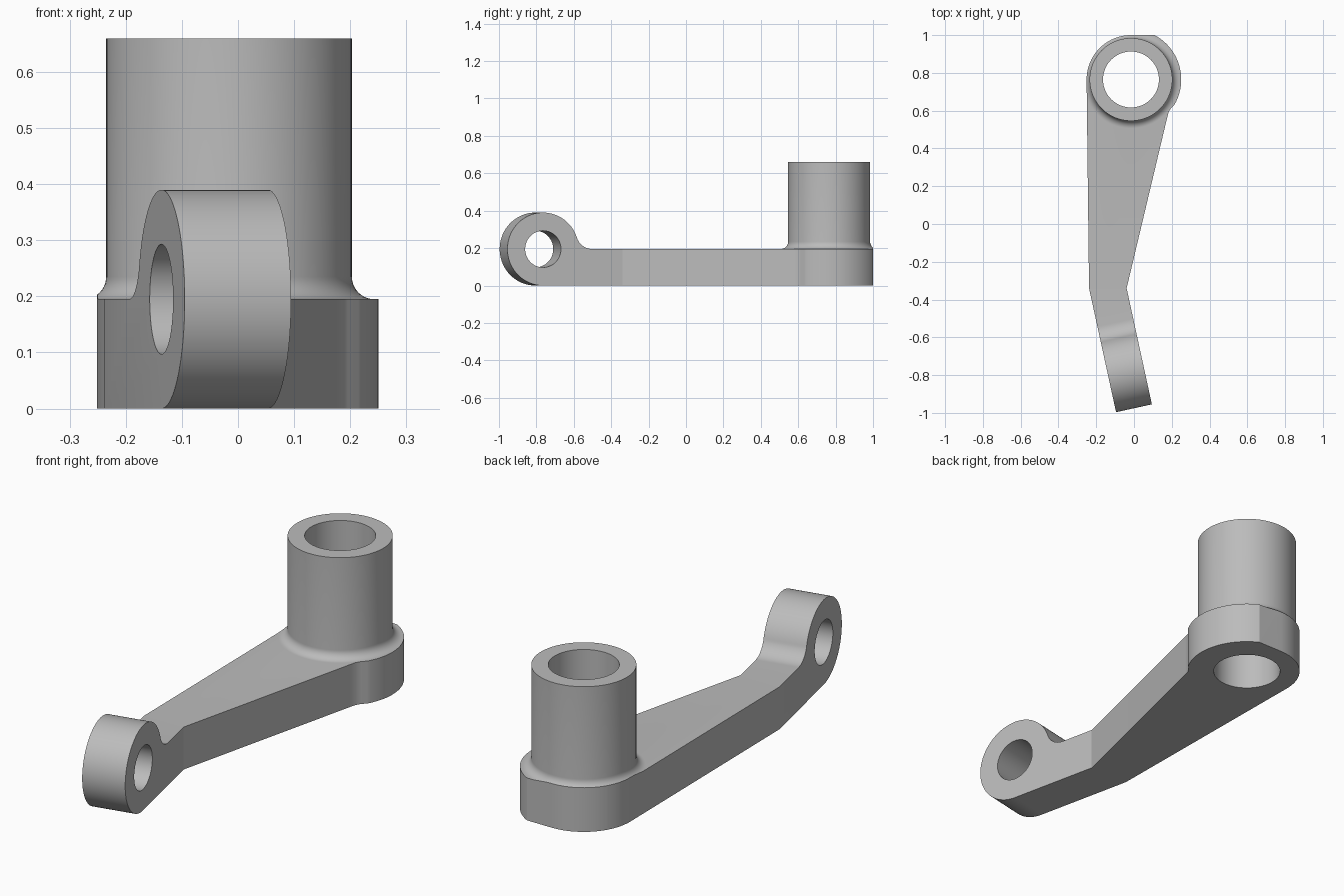
import bpy, bmesh
from math import sin, cos, pi, radians, atan2
from mathutils import Vector, Matrix

cube = bpy.data.objects.get("Cube")
if cube:
    bpy.data.objects.remove(cube, do_unlink=True)

BOSS = Vector((-0.016, 0.765, 0))      # upright sleeve axis
EYE = Vector((-0.042, -0.785, 0.195))  # cross-drilled eye centre
BACK = Vector((-0.214, 0.977, 0)).normalized()   # along the short arm
SIDE = Vector((BACK.y, -BACK.x, 0))              # across the short arm
PLATE = 0.195                                    # plate height and eye radius

steel = bpy.data.materials.new("plain grey metal")
steel.use_nodes = True
grey = (0.5, 0.5, 0.5, 1)
steel.diffuse_color = grey
steel.node_tree.nodes["Principled BSDF"].inputs["Base Color"].default_value = grey


def arc(cx, cy, r, start, end, n):
    angles = [radians(start + (end - start) * i / n) for i in range(n + 1)]
    return [(cx + r * cos(a), cy + r * sin(a)) for a in angles]


def finish(name, bm):
    bmesh.ops.recalc_face_normals(bm, faces=bm.faces)
    mesh = bpy.data.meshes.new(name)
    bm.to_mesh(mesh)
    bm.free()
    mesh.materials.append(steel)
    ob = bpy.data.objects.new(name, mesh)
    bpy.context.collection.objects.link(ob)
    return ob


def prism(name, points, offset):
    """Extrude a closed loop of 3D points by an offset."""
    bm = bmesh.new()
    face = bm.faces.new([bm.verts.new(p) for p in points])
    made = bmesh.ops.extrude_face_region(bm, geom=[face])["geom"]
    verts = [v for v in made if isinstance(v, bmesh.types.BMVert)]
    bmesh.ops.translate(bm, verts=verts, vec=offset)
    return finish(name, bm)


def lathe(name, profile, centre, steps=96):
    """Solid of revolution about a vertical axis from (radius, z) points."""
    bm = bmesh.new()
    rings = [[bm.verts.new(centre + Vector((r * cos(2 * pi * i / steps),
                                            r * sin(2 * pi * i / steps), z)))
              for i in range(steps)] for r, z in profile]
    for a, b in zip(rings, rings[1:]):
        for i in range(steps):
            j = (i + 1) % steps
            bm.faces.new((a[i], a[j], b[j], b[i]))
    bm.faces.new(rings[0])
    bm.faces.new(rings[-1])
    return finish(name, bm)


def combine(target, tool, operation):
    mod = target.modifiers.new(operation.lower(), 'BOOLEAN')
    mod.operation = operation
    mod.solver = 'EXACT'
    mod.object = tool
    bpy.context.view_layer.objects.active = target
    bpy.ops.object.modifier_apply(modifier=mod.name)
    bpy.data.objects.remove(tool, do_unlink=True)


# Side profile: eye circle, fillet, long flat plate
fil_r, fil_s = 0.09, 0.27
tangent = atan2(fil_r, fil_s) * 180 / pi
side_profile = arc(0, 0, PLATE, 270, tangent, 64)
side_profile += arc(fil_s, fil_r, fil_r, 180 + tangent, 270, 14)[1:]
side_profile += [(2.6, 0), (2.6, -PLATE)]
lever = prism("lever_arm",
              [EYE + BACK * s + Vector((0, 0, z)) - SIDE * 2 for s, z in side_profile],
              SIDE * 4)

# Upright sleeve with a filleted foot
foot = arc(0.259, PLATE + 0.04, 0.04, 270, 180, 10)
sleeve = lathe("sleeve", [(0.259, 0.05)] + foot + [(0.219, 0.66)], BOSS)
combine(lever, sleeve, 'UNION')

# Plan outline trims the plate and the foot of the sleeve
tip = [EYE - BACK * 0.3 + SIDE * w for w in (-0.097, 0.097)]
outline = [(p.x, p.y) for p in tip]
outline += [(-0.039, -0.34), (0.176, 0.565), (0.183, 0.592), (0.196, 0.614)]
outline += arc(BOSS.x, BOSS.y, 0.266, -30, 62, 30)
outline += arc(BOSS.x, BOSS.y, 0.235, 90, 180, 30)
outline += [(-0.238, -0.34)]
plan = prism("plan_trim", [(x, y, -0.2) for x, y in outline], Vector((0, 0, 1.2)))
combine(lever, plan, 'INTERSECT')

# Bores
bore = lathe("sleeve_bore", [(0.148, -0.3), (0.148, 1)], BOSS)
combine(lever, bore, 'DIFFERENCE')
circle = arc(0, 0, 0.098, 0, 360, 64)[:-1]
eye_bore = prism("eye_bore",
                 [EYE + BACK * s + Vector((0, 0, z)) - SIDE * 0.3 for s, z in circle],
                 SIDE * 0.6)
combine(lever, eye_bore, 'DIFFERENCE')

# Smooth the curved walls, keep the machined edges crisp
bpy.ops.object.select_all(action='DESELECT')
lever.select_set(True)
bpy.context.view_layer.objects.active = lever
bpy.ops.object.shade_smooth_by_angle(angle=radians(25))
